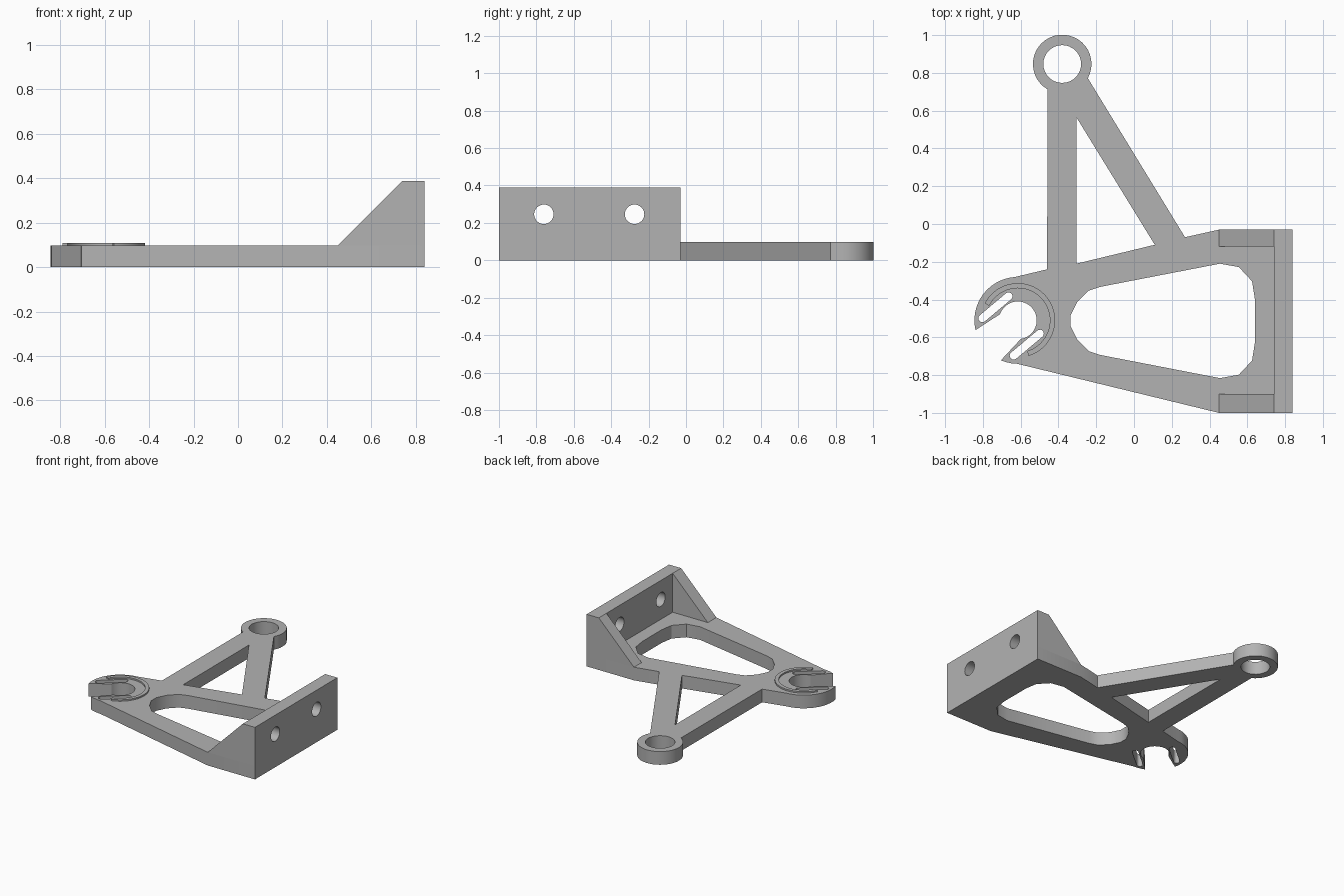
import bpy
import bmesh
from math import sin, cos, radians
from mathutils import Vector

cube = bpy.data.objects.get("Cube")
if cube:
    bpy.data.objects.remove(cube, do_unlink=True)

grey = bpy.data.materials.new("plain grey")
grey.use_nodes = True
grey.diffuse_color = (0.45, 0.45, 0.45, 1)
grey.node_tree.nodes["Principled BSDF"].inputs["Base Color"].default_value = (0.45, 0.45, 0.45, 1)


def arc(cx, cy, r, start, end, n):
    """Points on an arc, both ends included, angles in degrees."""
    angles = [radians(start + (end - start) * i / n) for i in range(n + 1)]
    return [(cx + r * cos(a), cy + r * sin(a)) for a in angles]


def circle(cx, cy, r, n=32):
    return arc(cx, cy, r, 0, 360, n)[:-1]


def prism(name, loops, place, sweep):
    """Fill an outline with holes, then extrude it along sweep."""
    bm = bmesh.new()
    for loop in loops:
        verts = [bm.verts.new(place(u, v)) for u, v in loop]
        for i, v in enumerate(verts):
            bm.edges.new((verts[i - 1], v))
    bmesh.ops.triangle_fill(bm, edges=bm.edges[:], use_beauty=True)
    ext = bmesh.ops.extrude_face_region(bm, geom=bm.faces[:], use_keep_orig=True)
    moved = [g for g in ext["geom"] if isinstance(g, bmesh.types.BMVert)]
    bmesh.ops.translate(bm, verts=moved, vec=Vector(sweep))
    bmesh.ops.recalc_face_normals(bm, faces=bm.faces[:])
    mesh = bpy.data.meshes.new(name)
    bm.to_mesh(mesh)
    bm.free()
    mesh.materials.append(grey)
    obj = bpy.data.objects.new(name, mesh)
    bpy.context.collection.objects.link(obj)
    bpy.ops.object.select_all(action="DESELECT")
    obj.select_set(True)
    bpy.context.view_layer.objects.active = obj
    bpy.ops.object.shade_smooth_by_angle(angle=radians(32))
    return obj


T = 0.098                  # plate thickness
TOP = 0.388                # wall height
BACK, FRONT = -0.03, -1.0  # wall ends
RING = (-0.38, 0.847)      # eyelet centre
CLIP = (-0.615, -0.51)     # snap clip centre
MOUTH = 220                # direction the clip opens

# Plate outline with the eyelet and the open clip
outline = [(0.84, FRONT), (0.84, BACK), (0.45, BACK), (0.27, -0.07)]
outline += arc(*RING, 0.155, -29, 240, 28)
outline += [(-0.46, -0.24)]
outline += arc(*CLIP, 0.23, 94, MOUTH - 27, 12)
outline += arc(*CLIP, 0.1, MOUTH - 59, MOUTH + 59 - 360, 24)
outline += arc(*CLIP, 0.23, MOUTH + 27, 269, 3)
outline += [(0.45, FRONT)]

# Large rounded window, symmetric about its middle line
half = [(0.64, 0.115), (0.625, 0.21), (0.555, 0.285), (0.455, 0.303),
        (-0.18, 0.18), (-0.24, 0.16), (-0.30, 0.1)]
mid = -0.513
window = [(x, mid + y) for x, y in half] + [(-0.335, mid + 0.03), (-0.335, mid - 0.03)]
window += [(x, mid - y) for x, y in reversed(half)]

# Triangular window between the two arms
triangle = [(-0.305, 0.565), (0.11, -0.11), (-0.305, -0.21)]


def clip_slot(side):
    """Rounded slot beside the clip mouth."""
    pts = arc(0.137, 0.129, 0.021, -90, 90, 8) + arc(-0.044, 0.129, 0.021, 90, 270, 8)
    c, s = cos(radians(MOUTH)), sin(radians(MOUTH))
    return [(CLIP[0] + u * c - side * v * s, CLIP[1] + u * s + side * v * c) for u, v in pts]


def flat(z):
    return lambda u, v: (u, v, z)


prism("base_plate",
      [outline, window, triangle, circle(*RING, 0.1), clip_slot(1), clip_slot(-1)],
      flat(0), (0, 0, T))

# Raised rim around the clip
rim = arc(*CLIP, 0.197, -73, 153, 40) + arc(*CLIP, 0.17, 153, -73, 40)
prism("clip_rim", [rim], flat(T), (0, 0, 0.011))

# Upright mounting wall with two screw holes
wall = [(FRONT, T), (BACK, T), (BACK, TOP), (FRONT, TOP)]
holes = [circle(y, 0.246, 0.052) for y in (-0.76, -0.275)]
prism("mounting_wall", [wall] + holes, lambda u, v: (0.74, u, v), (0.1, 0, 0))

# Triangular gussets at both ends of the wall
gusset = [(0.45, T), (0.74, T), (0.74, TOP)]
for name, y, depth in (("front_gusset", FRONT, 0.1), ("back_gusset", BACK, -0.09)):
    prism(name, [gusset], lambda u, v: (u, y, v), (0, depth, 0))
